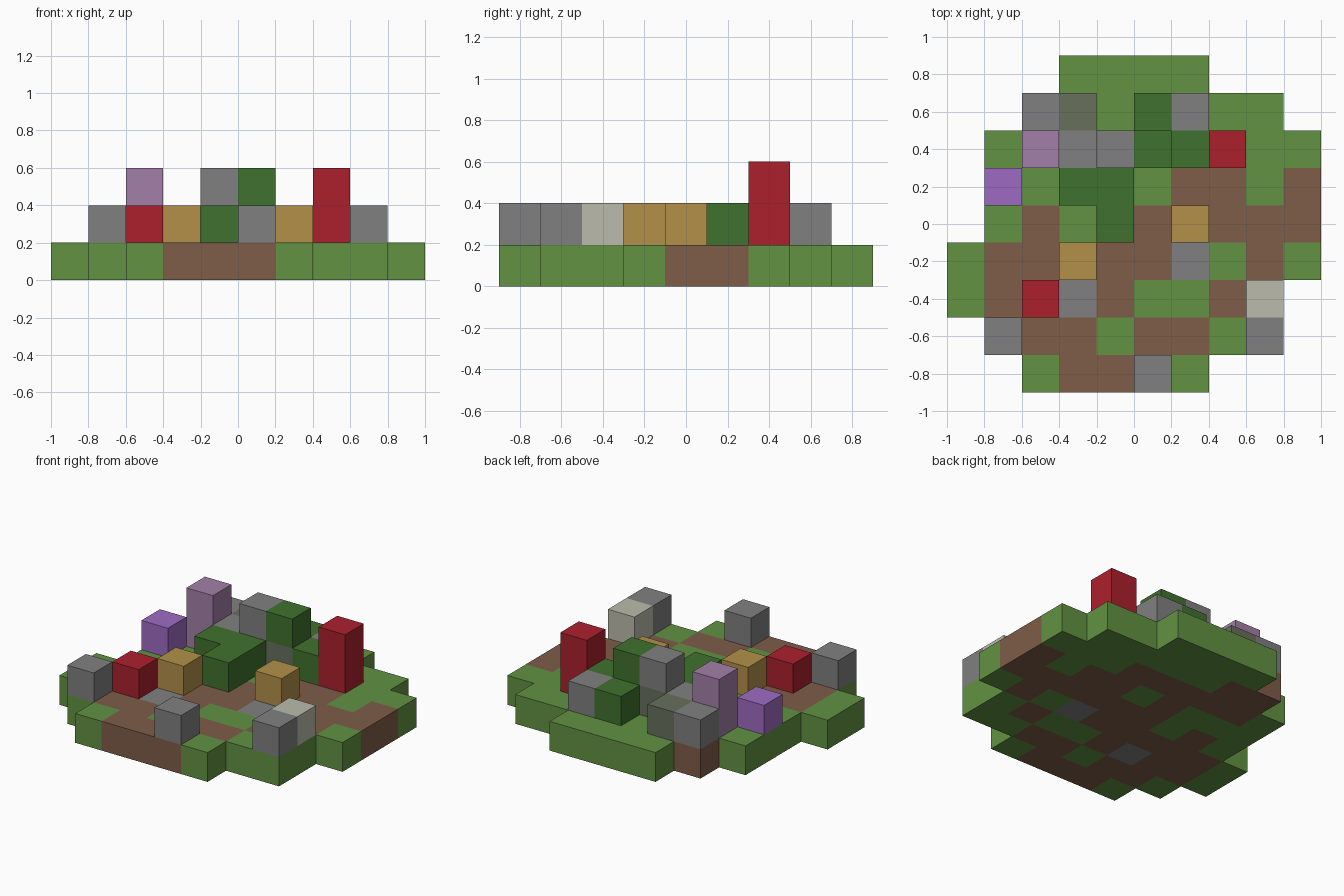
import bpy
import bmesh
from mathutils import Vector

cube = bpy.data.objects.get("Cube")
if cube:
    bpy.data.objects.remove(cube, do_unlink=True)

CELL = 0.2


def linear(v):
    v /= 255
    return v / 12.92 if v <= 0.04045 else ((v + 0.055) / 1.055) ** 2.4


def material(name, rgb):
    mat = bpy.data.materials.new(name)
    mat.use_nodes = True
    color = (*[linear(v) for v in rgb], 1)
    mat.diffuse_color = color
    mat.node_tree.nodes["Principled BSDF"].inputs["Base Color"].default_value = color
    return mat


MATS = {
    "g": material("grass", (98, 146, 66)),
    "b": material("earth", (126, 93, 72)),
    "s": material("stone", (128, 128, 128)),
    "m": material("mossy_stone", (104, 112, 92)),
    "l": material("leaf", (64, 113, 46)),
    "r": material("red", (172, 32, 45)),
    "w": material("wood", (178, 144, 73)),
    "v": material("mauve", (164, 127, 168)),
    "p": material("purple", (158, 107, 194)),
    "c": material("pale_stone", (187, 188, 172)),
}

# Island layer, rows from front to back, columns from -x to +x
GROUND = [
    "..gbbbg...",
    ".gbbgbbgg.",
    "gbbsbggbg.",
    "gbbbbbsgbg",
    ".gbgbbbbbb",
    ".gggbgbbgb",
    ".gbbbbbggg",
    "..bbggggg.",
    "...gggg...",
]
ground = {(c, r, 0): k for r, row in enumerate(GROUND)
          for c, k in enumerate(row) if k != "."}

# Blocks on the island: name -> list of (column, row, materials from low to high)
PARTS = {
    "front_stone": [(5, 0, "s")],
    "left_corner_stone": [(8, 1, "s")],
    "pale_block": [(8, 2, "c")],
    "right_corner_stone": [(1, 1, "s")],
    "small_red_block": [(2, 2, "r")],
    "right_wood_block": [(3, 3, "w")],
    "left_wood_block": [(6, 4, "w")],
    "hedge": [(4, 4, "l"), (4, 5, "l"), (3, 5, "l")],
    "purple_block": [(1, 5, "p")],
    "mauve_tower": [(2, 6, "vv")],
    "red_tower": [(7, 6, "rr")],
    "ruined_wall": [(3, 6, "s"), (4, 6, "ms"), (5, 6, "ml"),
                    (2, 7, "s"), (3, 7, "m")],
    "back_bush": [(6, 6, "l"), (5, 7, "l")],
    "back_stone": [(6, 7, "s")],
}
parts = {"island": ground}
for name, stacks in PARTS.items():
    parts[name] = {(c, r, z): k for c, r, kinds in stacks
                   for z, k in enumerate(kinds, 1)}
solid = set().union(*parts.values())


def build(name, cells):
    """One mesh of joined blocks, with only the exposed faces."""
    bm = bmesh.new()
    kinds = sorted(set(cells.values()))
    for cell, kind in cells.items():
        centre = Vector(((cell[0] - 4.5) * CELL, (cell[1] - 4) * CELL,
                         (cell[2] + 0.5) * CELL))
        for axis in range(3):
            for sign in (-1, 1):
                n = Vector((0, 0, 0))
                n[axis] = sign
                if tuple(int(a + b) for a, b in zip(cell, n)) in solid:
                    continue
                u = Vector((0, 0, 0))
                u[(axis + 1) % 3] = 1
                w = n.cross(u)
                corners = [n + u + w, n - u + w, n - u - w, n + u - w]
                face = bm.faces.new([bm.verts.new(centre + p * CELL / 2)
                                     for p in corners])
                face.material_index = kinds.index(kind)
                face.normal_update()
                if face.normal.dot(n) < 0:
                    face.normal_flip()
    bmesh.ops.remove_doubles(bm, verts=bm.verts, dist=CELL / 100)
    mesh = bpy.data.meshes.new(name)
    bm.to_mesh(mesh)
    bm.free()
    for k in kinds:
        mesh.materials.append(MATS[k])
    bpy.context.collection.objects.link(bpy.data.objects.new(name, mesh))


for part_name, part_cells in parts.items():
    build(part_name, part_cells)
